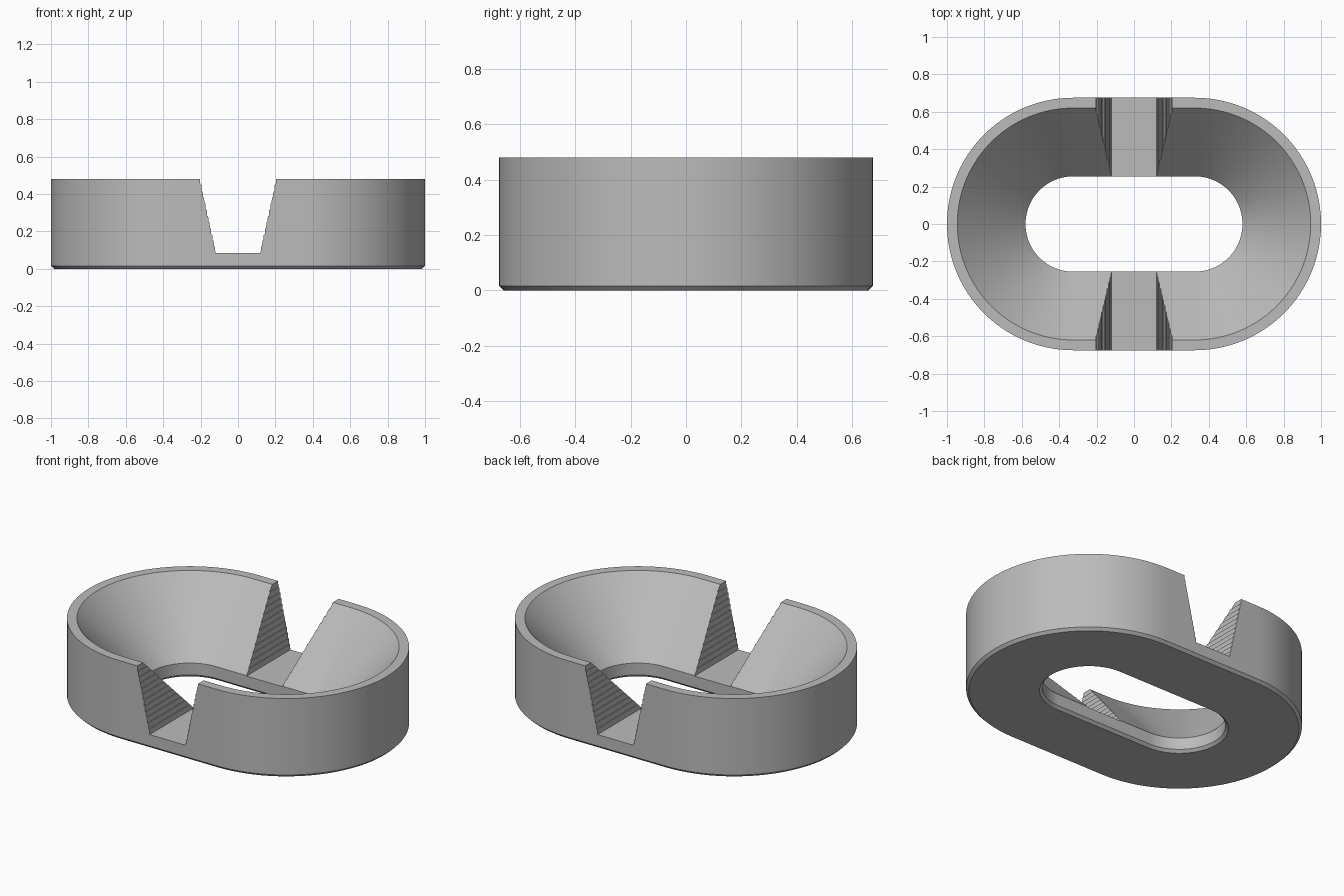
import bpy, bmesh, math

cube = bpy.data.objects.get("Cube")
if cube:
    bpy.data.objects.remove(cube, do_unlink=True)

STRAIGHT = 0.325      # half length of the straight sides
HEIGHT = 0.48
FLOOR = 0.085         # floor of the notches
STEPS = 12            # serrations on each notch wall
ARC = 48              # segments in each rounded end

grey = bpy.data.materials.new("plain grey")
grey.use_nodes = True
colour = (0.5, 0.5, 0.5, 1)
grey.diffuse_color = colour
grey.node_tree.nodes["Principled BSDF"].inputs["Base Color"].default_value = colour


def make_object(name, bm):
    bmesh.ops.recalc_face_normals(bm, faces=bm.faces)
    mesh = bpy.data.meshes.new(name)
    bm.to_mesh(mesh)
    bm.free()
    mesh.materials.append(grey)
    obj = bpy.data.objects.new(name, mesh)
    bpy.context.collection.objects.link(obj)
    return obj


def stadium(bm, radius, z):
    """Ring of vertices: two half circles joined by straight sides."""
    ring = []
    for side in (1, -1):
        for i in range(ARC + 1):
            a = math.pi * (i / ARC - 0.5)
            ring.append(bm.verts.new((side * (STRAIGHT + radius * math.cos(a)),
                                      side * radius * math.sin(a), z)))
    return ring


# Oval body: a closed cross-section swept round the stadium
section = [(0.659, 0), (0.675, 0.016), (0.675, HEIGHT), (0.62, HEIGHT),
           (0.255, 0.088), (0.255, 0.016), (0.271, 0)]
bm = bmesh.new()
rings = [stadium(bm, r, z) for r, z in section]
for a, b in zip(rings, rings[1:] + rings[:1]):
    for i in range(len(a)):
        j = (i + 1) % len(a)
        bm.faces.new((a[i], a[j], b[j], b[i]))
body = make_object("oval_body", bm)

# Notch cutter: a stepped, flaring profile running front to back
half = [(0.121, FLOOR)]
rise, run = (HEIGHT - FLOOR) / STEPS, 0.0073
for i in range(STEPS):
    x, z = half[-1]
    half.append((x + 0.3 * run, z + rise))
    if i < STEPS - 1:
        half.append((x + run, z + rise))
half.append((half[-1][0], HEIGHT + 0.1))
profile = half + [(-x, z) for x, z in reversed(half)]
bm = bmesh.new()
face = bm.faces.new([bm.verts.new((x, -1, z)) for x, z in profile])
extruded = bmesh.ops.extrude_face_region(bm, geom=[face])
bmesh.ops.translate(bm, vec=(0, 2, 0),
                    verts=[g for g in extruded["geom"] if isinstance(g, bmesh.types.BMVert)])
cutter = make_object("notch_cutter", bm)
cutter.hide_render = True

# Cut both notches at once
cut = body.modifiers.new("notches", "BOOLEAN")
cut.operation = "DIFFERENCE"
cut.solver = "EXACT"
cut.object = cutter
bpy.ops.object.select_all(action="DESELECT")
body.select_set(True)
bpy.context.view_layer.objects.active = body
bpy.ops.object.modifier_apply(modifier=cut.name)
bpy.data.objects.remove(cutter, do_unlink=True)

bpy.ops.object.shade_smooth_by_angle(angle=math.radians(20))
